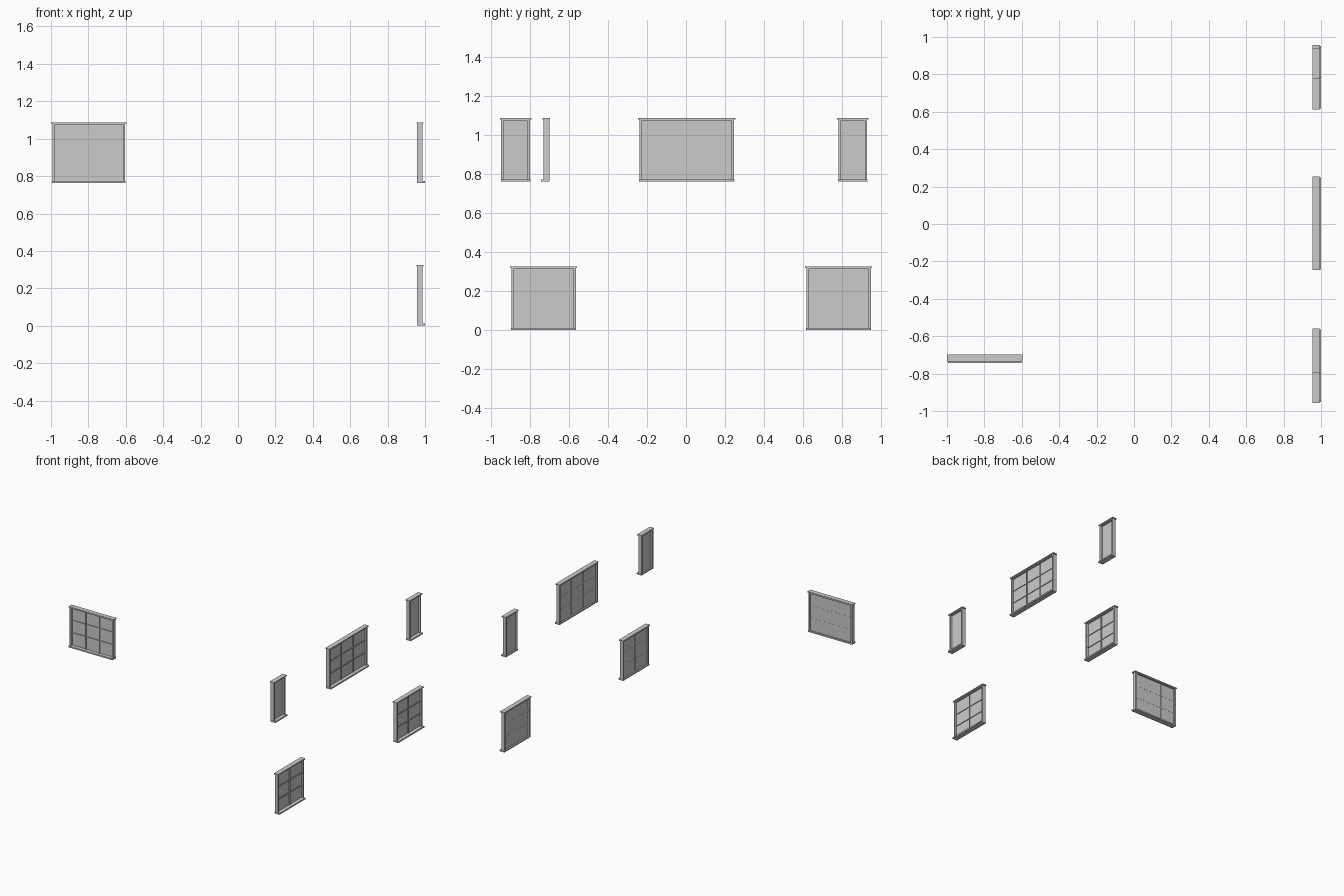
import bpy, bmesh
from math import pi
from mathutils import Matrix, Vector

if "Cube" in bpy.data.objects:
    bpy.data.objects.remove(bpy.data.objects["Cube"])

HEIGHT = 0.326
JAMB = 0.012      # face width of the side posts
CAP = 0.007       # how far the lintel overhangs each side


def part(name, boxes, world):
    """One object from boxes given as (x0, x1, y0, y1, z0, z1)."""
    bm = bmesh.new()
    for x0, x1, y0, y1, z0, z1 in boxes:
        m = Matrix.Translation(Vector((x0 + x1, y0 + y1, z0 + z1)) / 2)
        m = m @ Matrix.Diagonal((x1 - x0, y1 - y0, z1 - z0, 1))
        bmesh.ops.create_cube(bm, size=1, matrix=m)
    mesh = bpy.data.meshes.new(name)
    bm.to_mesh(mesh)
    bm.free()
    obj = bpy.data.objects.new(name, mesh)
    bpy.context.collection.objects.link(obj)
    obj.matrix_world = world


def window(name, width, location, turn, columns, rows):
    """Window whose outside faces -y before turning."""
    world = Matrix.Translation(location) @ Matrix.Rotation(turn, 4, 'Z')
    w = width / 2 - CAP
    inner = w - JAMB
    bottom, head, top = 0.011, HEIGHT - 0.014, HEIGHT - 0.008

    # side posts and head rail
    part(name + "_frame", [
        (-w, -inner, -0.015, 0.015, bottom, top),
        (inner, w, -0.015, 0.015, bottom, top),
        (-inner, inner, -0.015, 0.015, head, top)], world)
    # overhanging lintel
    part(name + "_lintel", [(-w - CAP, w + CAP, -0.020, 0.018, top, HEIGHT)], world)
    # projecting sill
    part(name + "_sill", [(-w - 0.002, w + 0.002, -0.028, 0.015, 0, bottom)], world)
    # glass pane
    part(name + "_glass", [(-inner, inner, 0.001, 0.003, bottom, head)], world)
    # glazing bars
    t = 0.003
    bars = []
    for i in range(1, columns):
        x = -inner + 2 * inner * i / columns
        bars.append((x - t, x + t, -0.006, 0.004, bottom, head))
    for i in range(1, rows):
        z = bottom + (head - bottom) * i / rows
        bars.append((-inner, inner, -0.005, 0.0038, z - t, z + t))
    if bars:
        part(name + "_bars", bars, world)


UPPER = 0.762
RIGHT = 0.972
# front wall window
window("front_window", 0.404, (-0.798, -0.716, UPPER), 0, 3, 3)
# right wall, upper floor
window("upper_middle_window", 0.50, (RIGHT, 0.003, UPPER), pi / 2, 3, 3)
window("upper_front_narrow_window", 0.162, (RIGHT, -0.875, UPPER), pi / 2, 1, 1)
window("upper_back_narrow_window", 0.162, (RIGHT, 0.856, UPPER), pi / 2, 1, 1)
# right wall, ground floor
window("lower_front_window", 0.344, (RIGHT, -0.731, 0), pi / 2, 2, 3)
window("lower_back_window", 0.344, (RIGHT, 0.784, 0), pi / 2, 2, 3)
